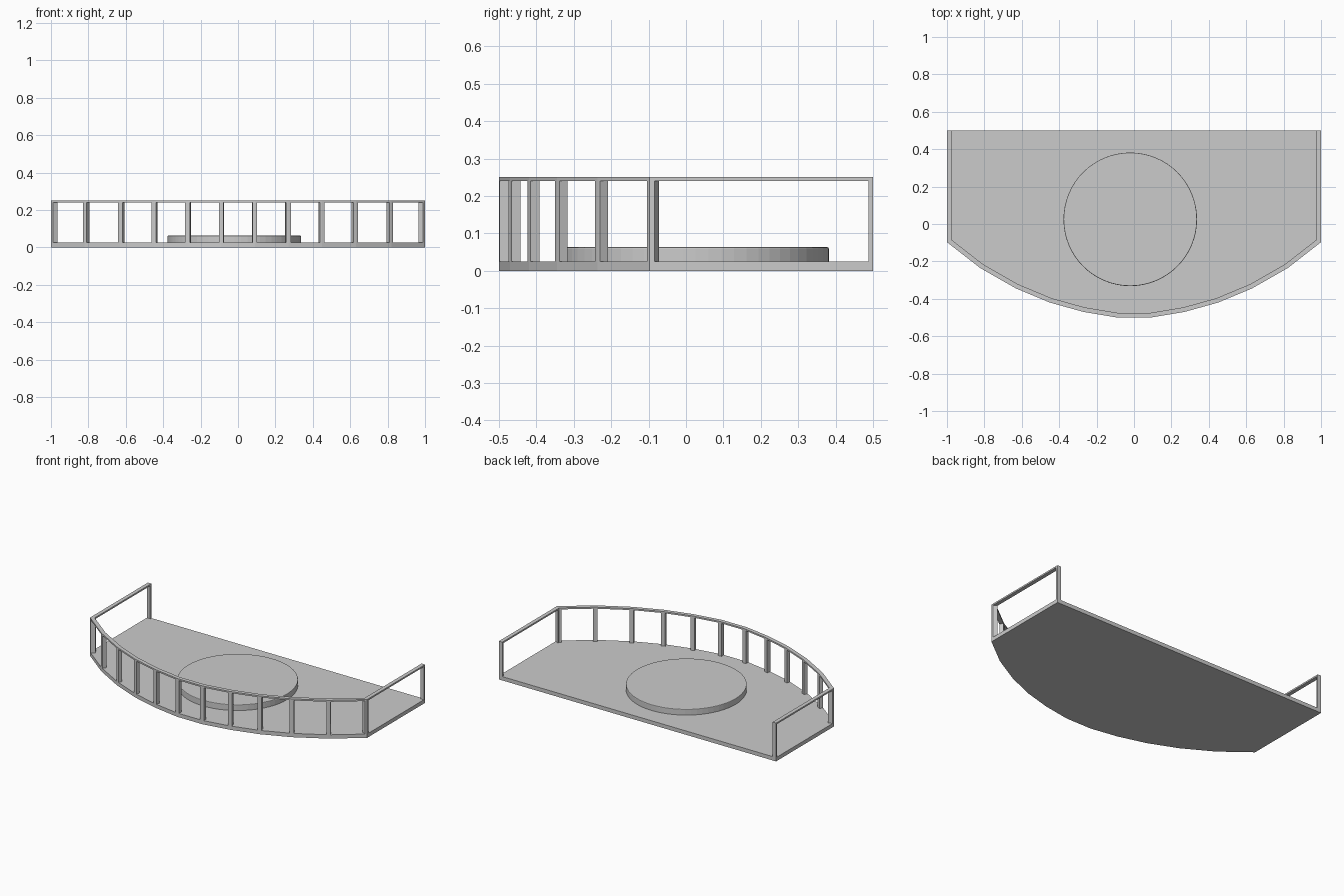
import bpy, bmesh
from mathutils import Vector

if "Cube" in bpy.data.objects:
    bpy.data.objects.remove(bpy.data.objects["Cube"])

DECK, RAIL, TOP = 0.025, 0.24, 0.25
WIDTH, HALF = 0.025, 0.0125

# Half outline from front centre to back corner, mirrored to the left
half = [Vector(p) for p in [(0.09, -0.5), (0.27, -0.47), (0.45, -0.42),
                            (0.63, -0.345), (0.82, -0.237), (1, -0.097), (1, 0.5)]]
outer = [Vector((-p.x, p.y)) for p in reversed(half)] + half


def directions(i):
    """Incoming and outgoing edge directions at an outline point."""
    a = (outer[i] - outer[i - 1]).normalized() if i > 0 else None
    b = (outer[i + 1] - outer[i]).normalized() if i < len(outer) - 1 else None
    return a or b, b or a


def left(d):
    return Vector((-d.y, d.x))


def inset(i):
    a, b = directions(i)
    n = (left(a) + left(b)).normalized()
    return outer[i] + n * (WIDTH / n.dot(left(a)))


inner = [inset(i) for i in range(len(outer))]


def add_prism(bm, pts, z0, z1):
    lo = [bm.verts.new((p.x, p.y, z0)) for p in pts]
    hi = [bm.verts.new((p.x, p.y, z1)) for p in pts]
    bm.faces.new(lo[::-1])
    bm.faces.new(hi)
    for i in range(len(pts)):
        j = (i + 1) % len(pts)
        bm.faces.new((lo[i], lo[j], hi[j], hi[i]))


def finish(name, bm):
    bmesh.ops.recalc_face_normals(bm, faces=bm.faces)
    mesh = bpy.data.meshes.new(name)
    bm.to_mesh(mesh)
    bm.free()
    ob = bpy.data.objects.new(name, mesh)
    bpy.context.collection.objects.link(ob)
    return ob


# Deck slab
bm = bmesh.new()
add_prism(bm, outer, 0, DECK)
finish("deck", bm)

# Top rail following the edge
bm = bmesh.new()
add_prism(bm, outer + inner[::-1], RAIL, TOP)
finish("top_rail", bm)

# Mitred posts at every outline point
bm = bmesh.new()
for i, (p, q) in enumerate(zip(outer, inner)):
    a, b = directions(i)
    if i == 0:
        pts = [p, p + b * HALF, q + b * HALF, q]
    elif i == len(outer) - 1:
        pts = [p - a * HALF, p, q, q - a * HALF]
    else:
        pts = [p - a * HALF, p, p + b * HALF, q + b * HALF, q, q - a * HALF]
    add_prism(bm, pts, DECK, RAIL)
finish("railing_posts", bm)

# Round raised platform with a softened top edge
bpy.ops.mesh.primitive_cylinder_add(vertices=64, radius=0.357, depth=0.038,
                                    location=(-0.02, 0.025, DECK + 0.019))
disc = bpy.context.object
disc.name = "round_platform"
bm = bmesh.new()
bm.from_mesh(disc.data)
rim = [e for e in bm.edges if all(v.co.z > 0 for v in e.verts)]
bmesh.ops.bevel(bm, geom=rim, offset=0.004, segments=2, profile=0.5, affect='EDGES')
bm.to_mesh(disc.data)
bm.free()
